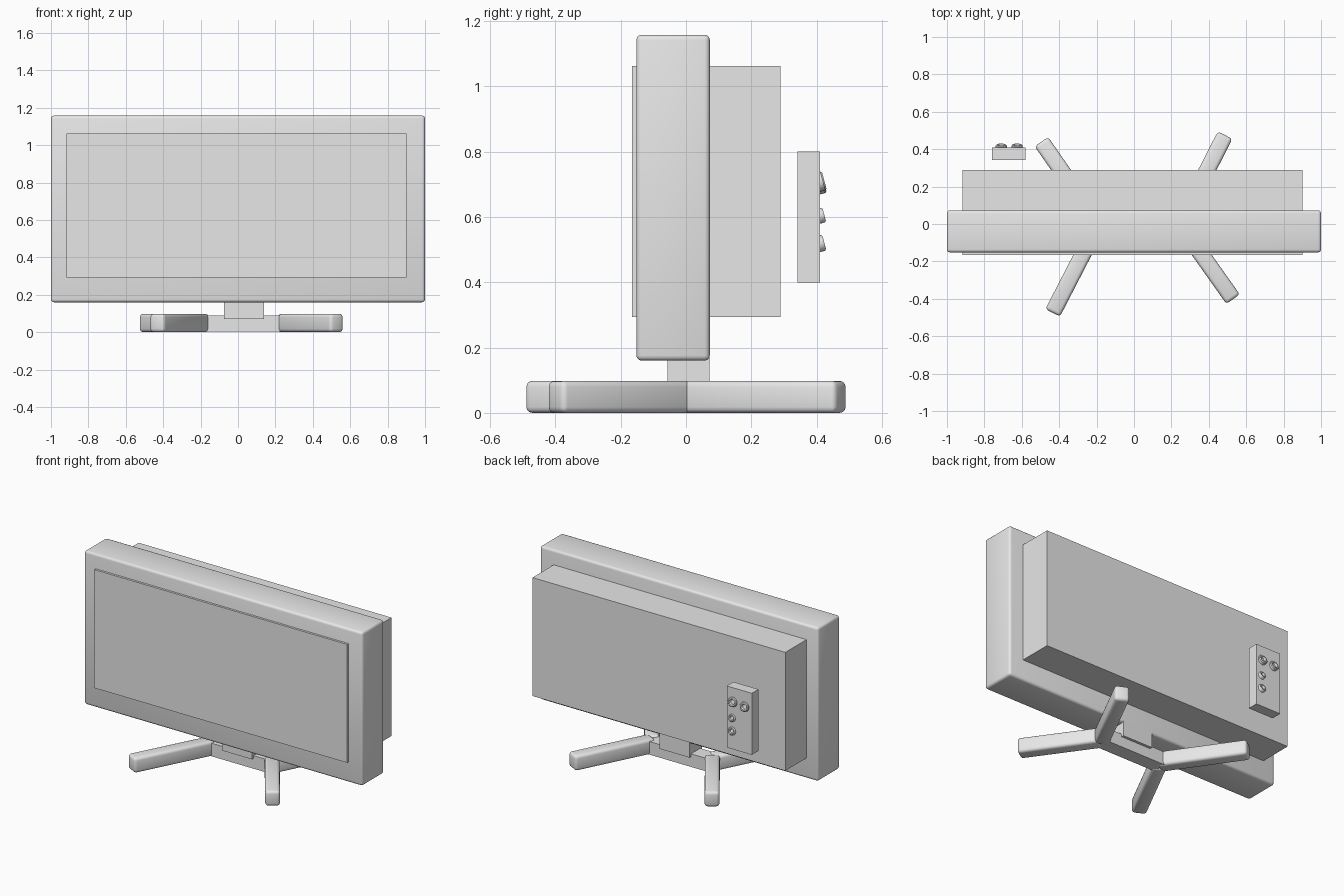
import bpy, bmesh, math
from mathutils import Vector, Matrix

old = bpy.data.objects.get("Cube")
if old:
    bpy.data.objects.remove(old, do_unlink=True)

GREY = (0.8, 0.8, 0.8, 1.0)
grey = bpy.data.materials.new("light_grey")
grey.use_nodes = True
grey.diffuse_color = GREY
grey.node_tree.nodes["Principled BSDF"].inputs["Base Color"].default_value = GREY


def add_object(name, bm):
    bmesh.ops.recalc_face_normals(bm, faces=bm.faces)
    mesh = bpy.data.meshes.new(name)
    bm.to_mesh(mesh)
    bm.free()
    mesh.materials.append(grey)
    obj = bpy.data.objects.new(name, mesh)
    bpy.context.collection.objects.link(obj)
    return obj


def smooth(obj):
    bpy.ops.object.select_all(action='DESELECT')
    obj.select_set(True)
    bpy.context.view_layer.objects.active = obj
    bpy.ops.object.shade_smooth_by_angle(angle=math.radians(40))


def box(name, low, high, bevel=0, segments=3):
    low, high = Vector(low), Vector(high)
    bm = bmesh.new()
    bmesh.ops.create_cube(bm, size=1)
    bmesh.ops.scale(bm, vec=high - low, verts=bm.verts)
    bmesh.ops.translate(bm, vec=(low + high) / 2, verts=bm.verts)
    if bevel:
        bmesh.ops.bevel(bm, geom=bm.edges[:], offset=bevel,
                        segments=segments, profile=0.5, affect='EDGES')
    obj = add_object(name, bm)
    if bevel:
        smooth(obj)
    return obj


def leg(name, hub, tip, width=0.088, height=0.098):
    """Rounded bar lying on the floor from the hub point to the tip."""
    hub, tip = Vector(hub), Vector(tip)
    run = tip - hub
    obj = box(name, (0, -width / 2, 0), (run.length, width / 2, height), 0.018)
    obj.location = (hub.x, hub.y, 0)
    obj.rotation_euler.z = math.atan2(run.y, run.x)
    return obj


def socket(name, x, z, radius, sides=20):
    """Turned ring with a recessed centre, tilted slightly upward."""
    profile = [(1, -0.02), (1, 0.009), (0.85, 0.014), (0.6, 0.014), (0.45, 0.002)]
    bm = bmesh.new()
    rings = []
    for scale, height in profile:
        rings.append([bm.verts.new((radius * scale * math.cos(a), radius * scale * math.sin(a), height))
                      for a in (math.tau * i / sides for i in range(sides))])
    for lower, upper in zip(rings, rings[1:]):
        for i in range(sides):
            j = (i + 1) % sides
            bm.faces.new((lower[i], lower[j], upper[j], upper[i]))
    bm.faces.new(rings[0])
    bm.faces.new(rings[-1])
    bm.transform(Matrix.Translation((x, 0.41, z)) @ Matrix.Rotation(math.radians(-75), 4, 'X'))
    smooth(add_object(name, bm))


# Screen housing and the block running through it
box("housing", (-1, -0.152, 0.16), (1, 0.073, 1.158), 0.016)
box("screen_and_rear_block", (-0.917, -0.166, 0.293), (0.9, 0.29, 1.062))

# Stand
box("neck", (-0.075, -0.057, 0.07), (0.14, 0.072, 0.18))
box("stand_bar", (-0.185, -0.04, 0.003), (0.248, 0.055, 0.088))
leg("front_right_leg", (-0.19, 0), (-0.435, -0.475))
leg("front_left_leg", (0.245, 0), (0.53, -0.402))
leg("back_left_leg", (0.245, 0), (0.487, 0.475))
leg("back_right_leg", (-0.19, 0), (-0.495, 0.44))

# Connector panel behind the screen
box("connector_panel", (-0.76, 0.342, 0.4), (-0.58, 0.41, 0.8))
for i, (x, z, r) in enumerate([(-0.625, 0.708, 0.03), (-0.71, 0.7, 0.03),
                               (-0.62, 0.603, 0.023), (-0.62, 0.518, 0.025)]):
    socket(f"socket_{i + 1}", x, z, r)
